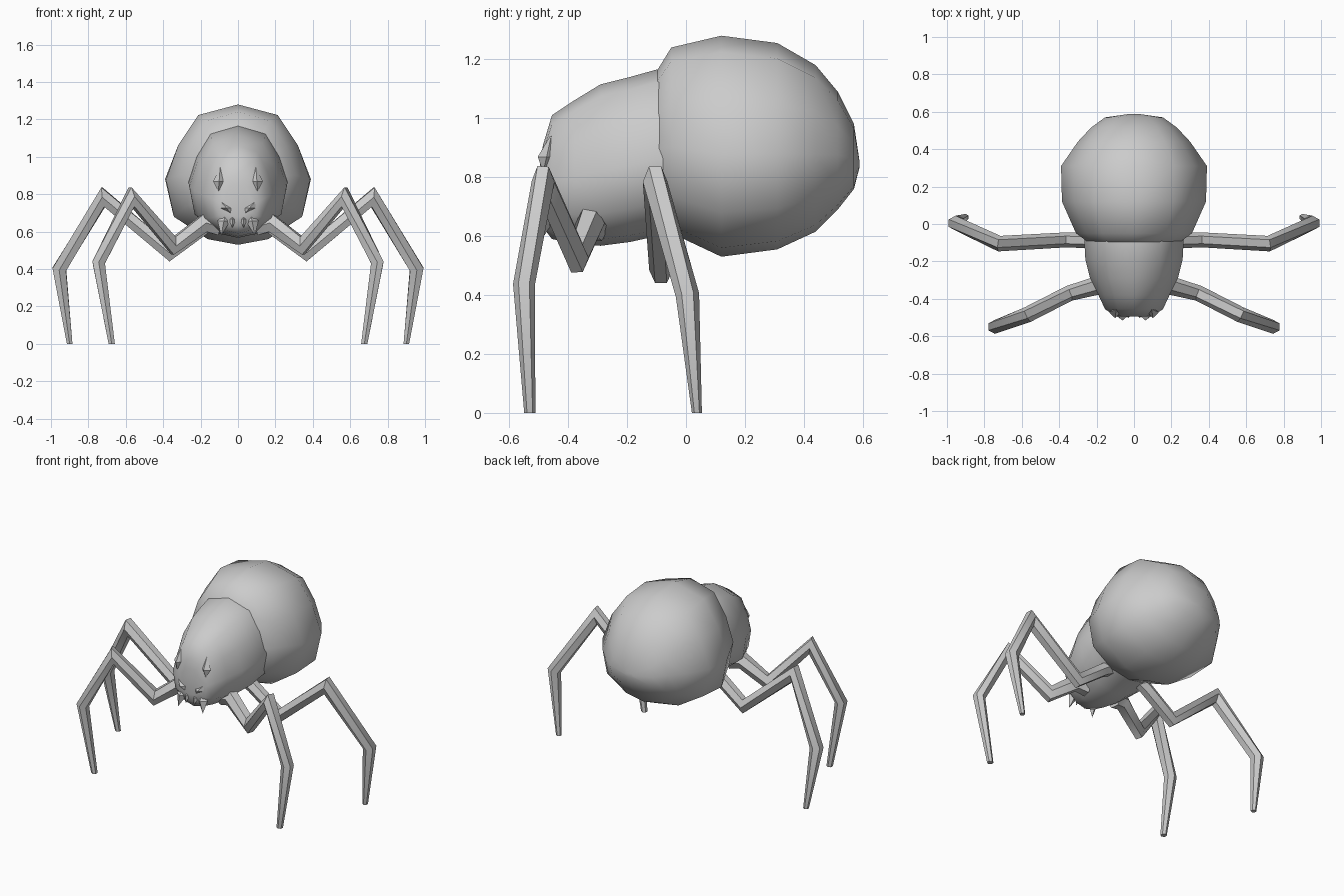
import bpy, bmesh, math
from mathutils import Vector

if "Cube" in bpy.data.objects:
    bpy.data.objects.remove(bpy.data.objects["Cube"])

# Unit cross-section (right half, top to bottom), shared by both body parts
HALF = [(0, 1), (.55, .85), (.83, .42), (1, -.07), (.89, -.6), (.42, -.92), (0, -1)]
SECTION = HALF + [(-x, z) for x, z in HALF[-2:0:-1]]


def finish(name, bm, angle):
    bmesh.ops.recalc_face_normals(bm, faces=bm.faces)
    mesh = bpy.data.meshes.new(name)
    bm.to_mesh(mesh)
    bm.free()
    ob = bpy.data.objects.new(name, mesh)
    bpy.context.collection.objects.link(ob)
    bpy.ops.object.select_all(action='DESELECT')
    bpy.context.view_layer.objects.active = ob
    ob.select_set(True)
    bpy.ops.object.shade_smooth_by_angle(angle=math.radians(angle))
    return ob


def skin(name, rings, angle=60):
    """Bridge a list of point rings and cap both ends."""
    bm = bmesh.new()
    vs = [[bm.verts.new(p) for p in ring] for ring in rings]
    n = len(vs[0])
    for a, b in zip(vs, vs[1:]):
        for i in range(n):
            j = (i + 1) % n
            bm.faces.new((a[i], a[j], b[j], b[i]))
    bm.faces.new(vs[0])
    bm.faces.new(vs[-1])
    return finish(name, bm, angle)


def body(name, stations):
    # station: y, bottom z, top z, half width
    rings = []
    for y, lo, hi, w in stations:
        c, h = (lo + hi) / 2, (hi - lo) / 2
        rings.append([(x * w, y, c + z * h) for x, z in SECTION])
    return skin(name, rings)


# Body
body("abdomen", [(-.13, .70, 1.11, .20), (-.05, .61, 1.24, .31), (.12, .53, 1.28, .385),
                 (.31, .555, 1.255, .39), (.44, .615, 1.18, .30), (.515, .69, 1.09, .23),
                 (.57, .76, .98, .155), (.588, .83, .86, .03)])
body("head_and_thorax", [(-.495, .68, .86, .07), (-.485, .63, .91, .11), (-.455, .59, 1.01, .155),
                         (-.38, .575, 1.06, .19), (-.29, .567, 1.115, .235),
                         (-.19, .58, 1.14, .26), (-.10, .60, 1.165, .265), (.06, .62, 1.15, .26)])


def leg(name, path, side):
    """Six-sided jointed tube; path entries are x, y, z, radius."""
    pts = [Vector((side * x, y, z)) for x, y, z, r in path]
    rings = []
    for k, p in enumerate(pts):
        d0 = (p - pts[k - 1]).normalized() if k else (pts[1] - p).normalized()
        d1 = (pts[k + 1] - p).normalized() if k < len(pts) - 1 else Vector((0, 0, -1))
        t = (d0 + d1).normalized()
        if k == len(pts) - 1:
            t = Vector((0, 0, -1))
        v = Vector((0, 1, 0))
        v = (v - t * v.dot(t)).normalized()
        u = v.cross(t)
        stretch = 1 / max(.7, t.dot(d0))
        r = path[k][3]
        rings.append([p + v * r * math.cos(a) + u * r * stretch * math.sin(a)
                      for a in (i * math.pi / 3 for i in range(6))])
    skin(name, rings, 50)


FRONT = [(.10, -.31, .625, .05), (.18, -.325, .645, .05), (.345, -.37, .525, .042),
         (.57, -.485, .785, .042), (.745, -.55, .435, .037), (.675, -.53, 0, .019)]
BACK = [(.08, -.09, .68, .045), (.17, -.09, .63, .042), (.365, -.085, .485, .04),
        (.72, -.105, .785, .042), (.955, .005, .40, .04), (.90, .037, 0, .017)]


def spike(name, loc, tip, width, depth):
    """Small four-sided leaf shape from loc to tip, used on the face."""
    a, b = Vector(loc), Vector(tip)
    bm = bmesh.new()
    mid = a.lerp(b, .4)
    belt = [bm.verts.new(mid + Vector(o)) for o in
            ((width, 0, 0), (0, -depth, 0), (-width, 0, 0), (0, depth, 0))]
    ends = [bm.verts.new(a), bm.verts.new(b)]
    for e in ends:
        for i in range(4):
            bm.faces.new((e, belt[i], belt[(i + 1) % 4]))
    finish(name, bm, 30)


# Mirrored legs and face parts
for s, label in ((1, "right"), (-1, "left")):
    leg("front_leg_" + label, FRONT, s)
    leg("back_leg_" + label, BACK, s)
    spike("large_eye_" + label, (s * .105, -.485, .815), (s * .095, -.455, .95), .032, .03)
    spike("small_eye_" + label, (s * .04, -.495, .70), (s * .095, -.485, .765), .03, .025)
    spike("outer_fang_" + label, (s * .065, -.46, .71), (s * .09, -.495, .58), .035, .03)
    spike("inner_fang_" + label, (s * .03, -.47, .70), (s * .03, -.50, .62), .02, .02)
